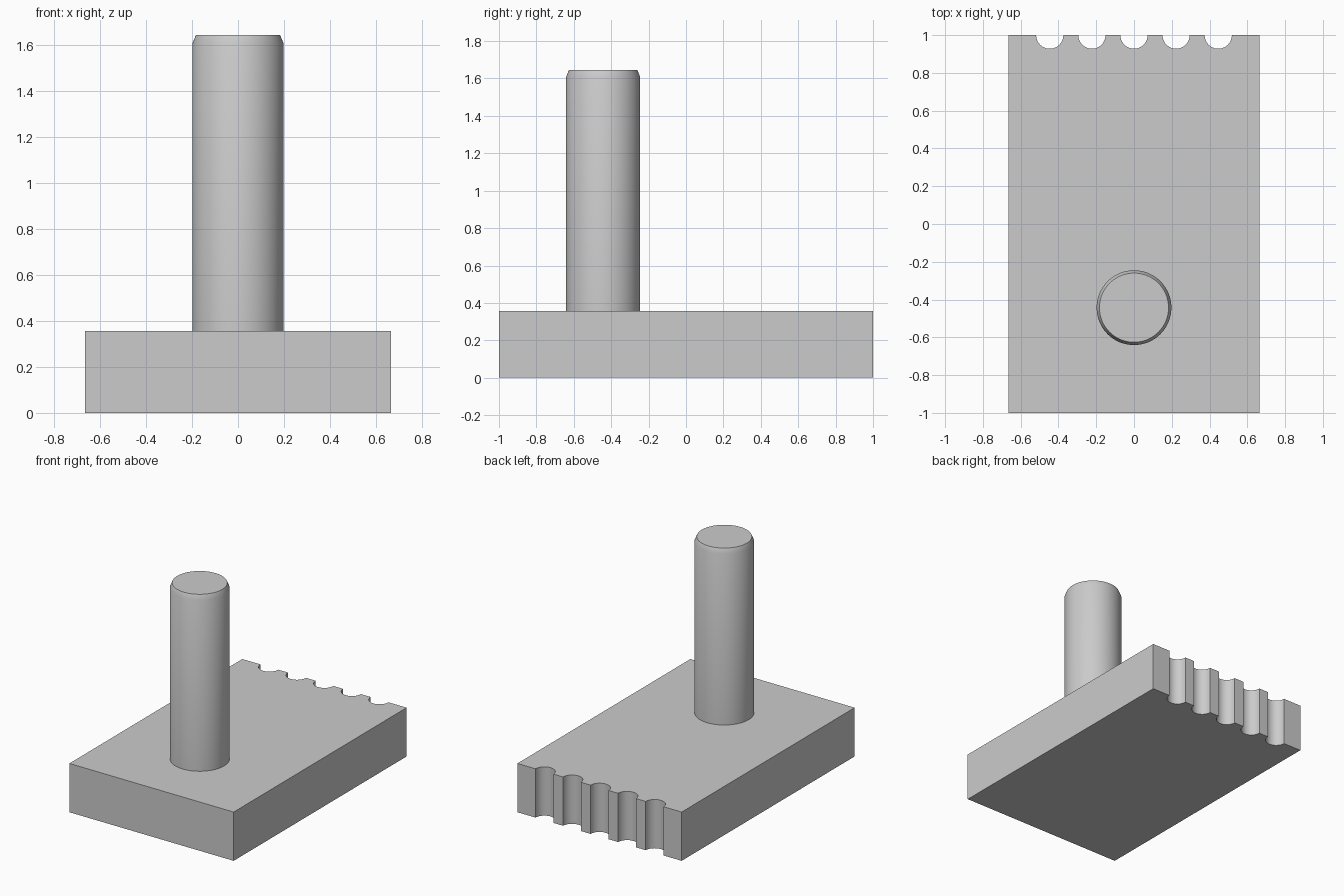
import bpy, bmesh
from math import sin, cos, pi, radians

cube = bpy.data.objects.get("Cube")
if cube:
    bpy.data.objects.remove(cube, do_unlink=True)

HALF_W, HALF_L, BASE_H = 0.665, 1.0, 0.357
NOTCH_R, NOTCH_STEP = 0.072, 0.223
POST_Y, POST_R, POST_TOP = -0.443, 0.198, 1.645
TIP_R, CHAMFER_H = 0.183, 0.036

grey = bpy.data.materials.new("plain grey")
grey.use_nodes = True
grey.diffuse_color = (0.6, 0.6, 0.6, 1)
grey.node_tree.nodes["Principled BSDF"].inputs["Base Color"].default_value = grey.diffuse_color


def finish(name, bm):
    """Turn a bmesh into a grey object with sharp edges kept."""
    bmesh.ops.recalc_face_normals(bm, faces=bm.faces)
    mesh = bpy.data.meshes.new(name)
    bm.to_mesh(mesh)
    bm.free()
    mesh.materials.append(grey)
    obj = bpy.data.objects.new(name, mesh)
    bpy.context.collection.objects.link(obj)
    bpy.ops.object.select_all(action='DESELECT')
    obj.select_set(True)
    bpy.context.view_layer.objects.active = obj
    bpy.ops.object.shade_smooth_by_angle(angle=radians(30))
    return obj


def extrude_up(bm, face, height):
    """Extrude a flat face straight up and return the new top vertices."""
    geom = bmesh.ops.extrude_face_region(bm, geom=[face], use_keep_orig=True)["geom"]
    top = [g for g in geom if isinstance(g, bmesh.types.BMVert)]
    bmesh.ops.translate(bm, verts=top, vec=(0, 0, height))


# Base block: outline with a row of half-round grooves along the back edge
outline = [(HALF_W, -HALF_L), (HALF_W, HALF_L)]
steps = 24
for i in (2, 1, 0, -1, -2):
    for k in range(steps + 1):
        a = -pi * k / steps
        outline.append((i * NOTCH_STEP + NOTCH_R * cos(a), HALF_L + NOTCH_R * sin(a)))
outline += [(-HALF_W, HALF_L), (-HALF_W, -HALF_L)]
bm = bmesh.new()
bottom = bm.faces.new([bm.verts.new((x, y, 0)) for x, y in outline])
extrude_up(bm, bottom, BASE_H)
finish("base_block", bm)

# Round post: lathed rings with a chamfered tip
bm = bmesh.new()
sides = 64
rings = []
for r, z in ((POST_R, BASE_H), (POST_R, POST_TOP - CHAMFER_H), (TIP_R, POST_TOP)):
    rings.append([bm.verts.new((r * cos(2 * pi * k / sides),
                                POST_Y + r * sin(2 * pi * k / sides), z))
                  for k in range(sides)])
for low, high in zip(rings, rings[1:]):
    for k in range(sides):
        n = (k + 1) % sides
        bm.faces.new((low[k], low[n], high[n], high[k]))
bm.faces.new(rings[-1])
finish("round_post", bm)
